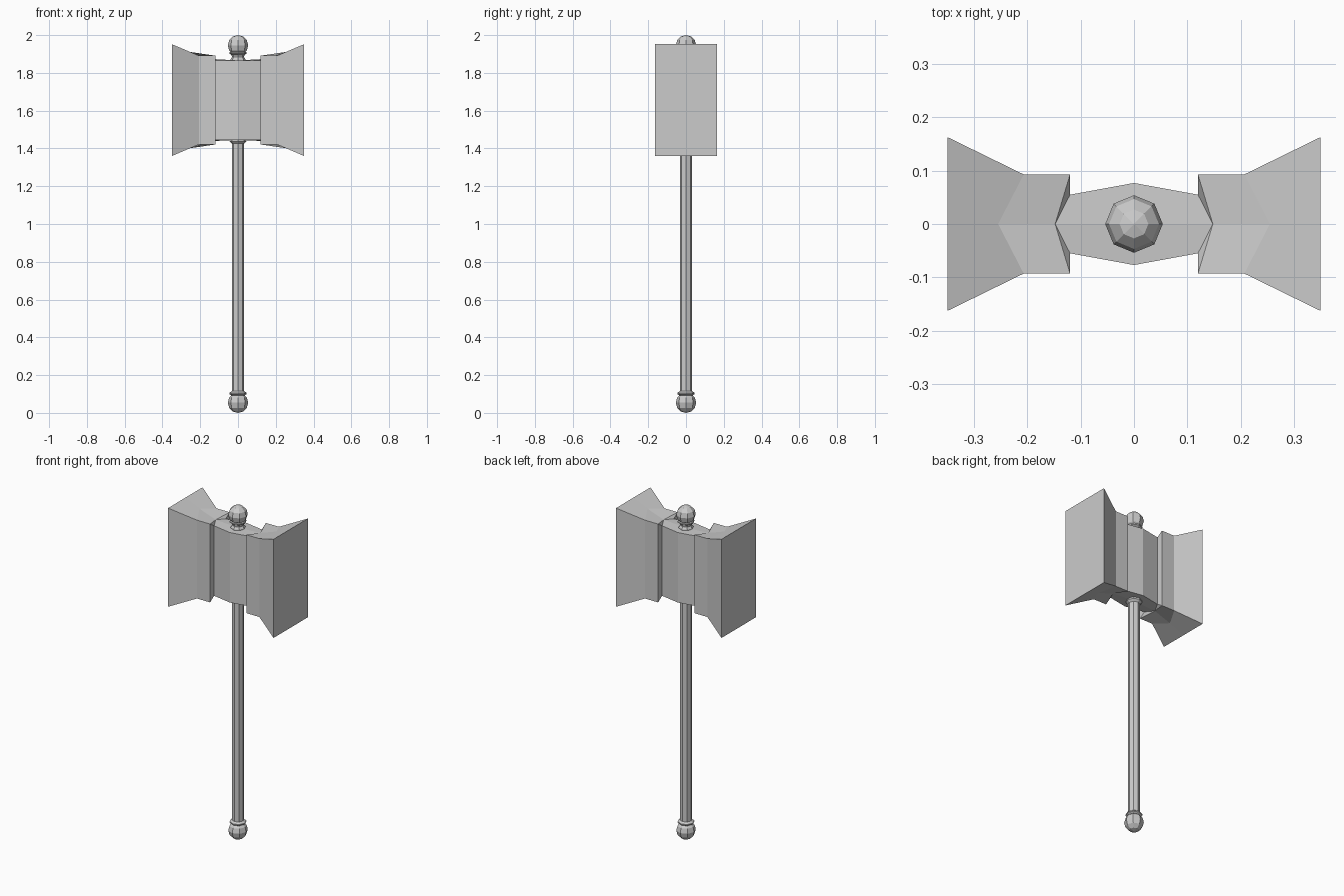
import bpy, bmesh, math

if "Cube" in bpy.data.objects:
    bpy.data.objects.remove(bpy.data.objects["Cube"])

SIDES = 8


def finish(name, bm):
    bmesh.ops.remove_doubles(bm, verts=bm.verts, dist=1e-5)
    bmesh.ops.recalc_face_normals(bm, faces=bm.faces)
    mesh = bpy.data.meshes.new(name)
    bm.to_mesh(mesh)
    bm.free()
    obj = bpy.data.objects.new(name, mesh)
    bpy.context.collection.objects.link(obj)
    return obj


def loft(name, rings):
    bm = bmesh.new()
    loops = [[bm.verts.new(p) for p in ring] for ring in rings]
    for a, b in zip(loops, loops[1:]):
        n = len(a)
        for i in range(n):
            j = (i + 1) % n
            quad = (a[i], a[j], b[j], b[i])
            # drop the repeated corner where two rings share a point
            pts = [v for k, v in enumerate(quad)
                   if (v.co - quad[k - 1].co).length > 1e-5]
            bm.faces.new(pts)
    bm.faces.new(loops[0])
    bm.faces.new(loops[-1])
    return finish(name, bm)


def lathe(name, profile):
    return loft(name, [[(r * math.cos(2 * math.pi * i / SIDES),
                         r * math.sin(2 * math.pi * i / SIDES), z)
                        for i in range(SIDES)] for r, z in profile])


def ball(radius, centre):
    return [(max(radius * math.sin(math.pi * k / 6), 0.001),
             centre - radius * math.cos(math.pi * k / 6)) for k in range(7)]


# Shaft with a small flare under the head
lathe("shaft", [(0.033, 0.09), (0.033, 1.425), (0.045, 1.437), (0.045, 1.46)])

# Pommel ball and its collar
lathe("pommel", ball(0.054, 0.054))
lathe("pommel_collar", [(0.036, 0.093), (0.046, 0.1), (0.046, 0.106), (0.033, 0.115)])

# Neck and ball on top of the head
lathe("top_neck", [(0.042, 1.85), (0.04, 1.872), (0.032, 1.884),
                   (0.034, 1.895), (0.046, 1.902), (0.046, 1.909), (0.034, 1.915)])
lathe("top_ball", ball(0.054, 1.946))

# Hammer head: sections along x, each with four corners plus a middle point
# on top and bottom: x, half depth, half height, middle x, middle half height
Z = 1.656
half = [(0.12, 0.055, 0.21, 0.148, 0.218),
        (0.12, 0.093, 0.235, 0.148, 0.218),
        (0.207, 0.093, 0.235, 0.255, 0.255),
        (0.35, 0.163, 0.296, 0.35, 0.296)]
sections = ([(-x, y, h, -xm, hm) for x, y, h, xm, hm in reversed(half)]
            + [(0, 0.077, 0.21, 0, 0.21)] + half)
loft("hammer_head", [[(x, -y, Z - h), (xm, 0, Z - hm), (x, y, Z - h),
                      (x, y, Z + h), (xm, 0, Z + hm), (x, -y, Z + h)]
                     for x, y, h, xm, hm in sections])
